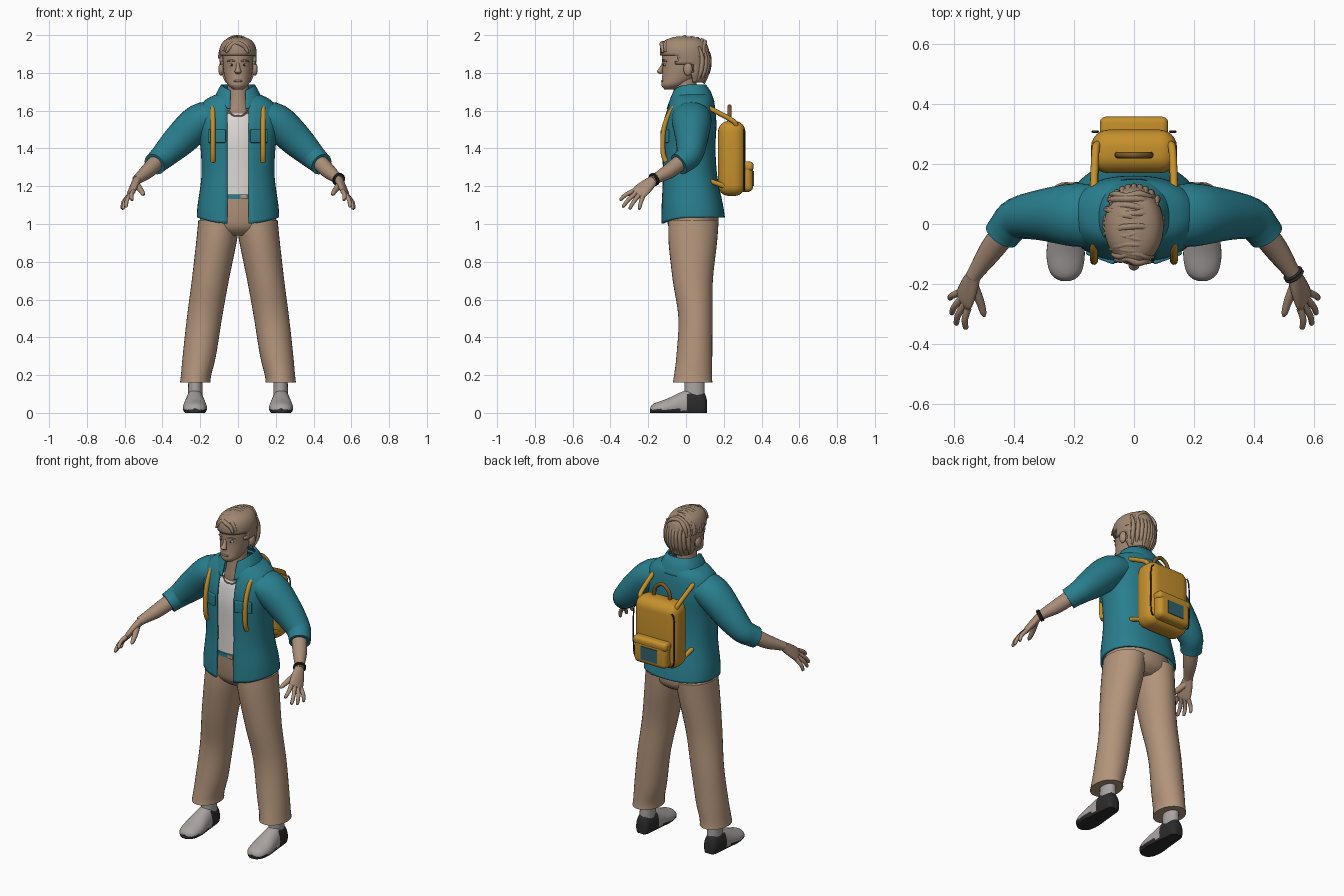
import bpy, bmesh, math, random
from mathutils import Vector, Matrix

random.seed(4)
cube = bpy.data.objects.get("Cube")
if cube:
    bpy.data.objects.remove(cube)


def material(name, r, g, b):
    m = bpy.data.materials.new(name)
    m.use_nodes = True
    m.diffuse_color = (r, g, b, 1)
    m.node_tree.nodes["Principled BSDF"].inputs["Base Color"].default_value = (r, g, b, 1)
    return m


SKIN = material("skin", .40, .27, .19)
HAIR = material("hair", .36, .25, .17)
TEAL = material("teal_cloth", .022, .21, .27)
TAN = material("tan_cloth", .45, .30, .20)
WHITE = material("white_cloth", .72, .69, .66)
GREY = material("grey_canvas", .40, .37, .36)
BLACK = material("black_rubber", .025, .025, .025)
AMBER = material("amber_canvas", .56, .28, .025)
BROWN = material("brown_leather", .20, .10, .02)
SLATE = material("slate_patch", .03, .12, .15)


def finish(name, bm, mat, mirror=False, thick=0, offset=0):
    """Turn a bmesh into a smooth shaded object, optionally mirrored or thickened."""
    bmesh.ops.recalc_face_normals(bm, faces=bm.faces[:])
    mesh = bpy.data.meshes.new(name)
    bm.to_mesh(mesh)
    bm.free()
    mesh.materials.append(mat)
    ob = bpy.data.objects.new(name, mesh)
    bpy.context.scene.collection.objects.link(ob)
    bpy.ops.object.select_all(action='DESELECT')
    ob.select_set(True)
    bpy.context.view_layer.objects.active = ob
    bpy.ops.object.shade_smooth_by_angle(angle=math.radians(50))
    if thick:
        solid = ob.modifiers.new("thickness", 'SOLIDIFY')
        solid.thickness, solid.offset = thick, offset
    if mirror:
        ob.modifiers.new("mirror", 'MIRROR')
    return ob


def smooth_path(rows, steps=4):
    """Catmull-Rom interpolation of rows of numbers."""
    out = []
    last = len(rows) - 1
    for i in range(last):
        a, b, c, d = (rows[min(max(i + k, 0), last)] for k in (-1, 0, 1, 2))
        for s in range(steps):
            t = s / steps
            out.append([q + t / 2 * (r - p + t * (2 * p - 5 * q + 4 * r - e + t * (3 * (q - r) + e - p)))
                        for p, q, r, e in zip(a, b, c, d)])
    return out + [list(rows[-1])]


def skin_rows(bm, rows, closed):
    n = len(rows[0])
    for low, high in zip(rows, rows[1:]):
        for j in range(n if closed else n - 1):
            k = (j + 1) % n
            bm.faces.new((low[j], low[k], high[k], high[j]))


def loft(name, pts, mat, up=(0, 0, 1), axis=None, mirror=False, sides=20, build=True):
    """Sweep ellipses (x, y, z, radius along up, other radius) along a smooth path."""
    pts = smooth_path([p if len(p) == 5 else (*p, p[3]) for p in pts])
    bm = bmesh.new()
    rows = []
    for i, (x, y, z, ru, rv) in enumerate(pts):
        nxt, prv = pts[min(i + 1, len(pts) - 1)], pts[max(i - 1, 0)]
        t = Vector(axis) if axis else (Vector(nxt[:3]) - Vector(prv[:3])).normalized()
        u = Vector(up)
        u = (u - t * u.dot(t)).normalized()
        v = t.cross(u)
        angles = [math.tau * j / sides for j in range(sides)]
        rows.append([bm.verts.new(Vector((x, y, z)) + u * ru * math.cos(a) + v * rv * math.sin(a))
                     for a in angles])
    skin_rows(bm, rows, True)
    bm.faces.new(rows[0])
    bm.faces.new(rows[-1])
    return finish(name, bm, mat, mirror) if build else bm


def body(name, rings, mat, **kw):
    """Stack of level ellipses given as (z, half width, front y, back y)."""
    pts = [(0, (f + b) / 2, z, w, (b - f) / 2) for z, w, f, b in rings]
    return loft(name, pts, mat, up=(1, 0, 0), axis=(0, 0, 1), sides=40, **kw)


def open_shell(name, rings, gap, mat, n=44, power=.85):
    """Cloth open at the front; rings are (z, half width, front y, back y, front dip)."""
    bm = bmesh.new()
    rows = []
    for z, w, f, b, dip in smooth_path(rings):
        g = math.asin((gap / w) ** (1 / power))
        row = []
        for j in range(n + 1):
            t = g + (math.tau - 2 * g) * j / n
            s, c = math.sin(t), math.cos(t)
            row.append(bm.verts.new((w * math.copysign(abs(s) ** power, s),
                                     (f + b) / 2 - (b - f) / 2 * math.copysign(abs(c) ** power, c),
                                     z - dip * max(c, 0) ** 2)))
        rows.append(row)
    skin_rows(bm, rows, False)
    return finish(name, bm, mat, thick=.012)


def box(name, centre, size, bevel, mat, turn=0, mirror=False):
    bm = bmesh.new()
    bmesh.ops.create_cube(bm, size=1)
    bmesh.ops.scale(bm, vec=size, verts=bm.verts)
    if bevel:
        bmesh.ops.bevel(bm, geom=bm.edges[:], offset=bevel, segments=6, profile=.5, affect='EDGES')
    bmesh.ops.transform(bm, matrix=Matrix.Translation(centre) @ Matrix.Rotation(turn, 4, 'Z'), verts=bm.verts)
    return finish(name, bm, mat, mirror)


def ball(name, centre, size, mat, mirror=False):
    bm = bmesh.new()
    bmesh.ops.create_uvsphere(bm, u_segments=20, v_segments=12, radius=1)
    bmesh.ops.transform(bm, matrix=Matrix.Translation(centre) @ Matrix.Diagonal((*size, 1)), verts=bm.verts)
    return finish(name, bm, mat, mirror)


# Head, neck and face
body("neck", [(1.54, .09, -.07, .09), (1.6, .075, -.072, .07), (1.66, .058, -.068, .055),
              (1.77, .055, -.065, .055)], SKIN)
body("head", [(1.713, .025, -.115, -.05), (1.735, .053, -.13, .0), (1.77, .068, -.127, .05),
              (1.82, .078, -.124, .085), (1.87, .082, -.128, .10), (1.92, .08, -.125, .10),
              (1.96, .065, -.10, .085), (1.985, .03, -.06, .04)], SKIN)
loft("nose", [(0, -.118, 1.855, .008), (0, -.131, 1.825, .011), (0, -.139, 1.807, .018, .016),
              (0, -.125, 1.793, .01)], SKIN, up=(1, 0, 0), axis=(0, 0, 1))
ball("ear", (.089, .01, 1.82), (.015, .024, .035), SKIN, True)
ball("eye", (.033, -.112, 1.843), (.014, .006, .007), WHITE, True)
ball("iris", (.033, -.117, 1.843), (.006, .003, .006), BLACK, True)
ball("lips", (0, -.125, 1.757), (.025, .007, .006), HAIR)
loft("eyebrow", [(.015, -.124, 1.861, .003), (.035, -.119, 1.867, .005), (.056, -.103, 1.861, .003)],
     HAIR, mirror=True, sides=8)

# Hair cap trimmed around the face and ears, then overlaid locks
bm = body("hair_cap", [(1.75, .068, -.05, .10), (1.8, .088, -.1, .12), (1.86, .097, -.13, .127),
                       (1.92, .098, -.138, .122), (1.96, .083, -.125, .105), (1.982, .055, -.09, .07),
                       (1.992, .02, -.04, .02)], HAIR, build=False)
bmesh.ops.recalc_face_normals(bm, faces=bm.faces[:])
bare = []
for f in bm.faces:
    c = f.calc_center_median()
    if not (c.z > 1.895 or (c.z > 1.85 and c.y > -.05) or c.y > .035):
        bare.append(f)
bmesh.ops.delete(bm, geom=bare, context='FACES')
finish("hair_cap", bm, HAIR, thick=.015, offset=-1)
for i in range(13):
    y = -.122 + .018 * i
    s = math.sqrt(1 - ((y + .008) / .155) ** 2)
    start = .5 if y < -.04 else .12
    path = []
    for k in range(6):
        a = start + (math.pi - 2 * start) * k / 5
        path.append((.098 * s * math.cos(a) - .004, y + random.uniform(-.008, .008),
                     1.865 + .121 * s ** .7 * math.sin(a) + random.uniform(-.003, .003),
                     .006 if k in (0, 5) else .012))
    loft("hair_lock_top", path, HAIR, up=(0, 1, 0), sides=8)
for i in range(9):
    x = -.076 + .019 * i
    y = .015 + .108 * math.sqrt(1 - (x / .1) ** 2)
    end = 1.75 + random.uniform(-.01, .015)
    loft("hair_lock_back", [(x, y - .018, 1.94, .006), (x, y, 1.88, .012), (x, y - .006, 1.81, .012),
                            (x * .85, y - .025, end, .004)], HAIR, up=(1, 0, 0), sides=8)

# Shirt, open jacket and collar
body("undershirt", [(1.12, .17, -.108, .13), (1.3, .17, -.107, .13), (1.45, .17, -.108, .13),
                    (1.55, .14, -.092, .12), (1.585, .085, -.078, .1)], WHITE)
loft("necklace", [(-.05, -.068, 1.6, .004), (-.025, -.084, 1.575, .004), (.025, -.084, 1.575, .004),
                  (.05, -.068, 1.6, .004)], HAIR, sides=8)
open_shell("jacket", [(1.035, .212, -.128, .2, .035), (1.1, .208, -.126, .19, 0), (1.25, .188, -.12, .16, 0),
                      (1.4, .192, -.122, .15, 0), (1.52, .21, -.118, .155, 0), (1.6, .205, -.098, .15, 0),
                      (1.655, .165, -.075, .14, 0), (1.69, .09, -.06, .12, 0)], .056, TEAL)
open_shell("collar", [(1.735, .085, -.065, .1, .035), (1.7, .104, -.082, .125, .04),
                      (1.645, .128, -.1, .145, .04)], .04, TEAL)
box("pocket_flap", (.112, -.112, 1.465), (.1, .014, .07), .006, TEAL, math.radians(20), True)

# Sleeves, forearms and hands
loft("sleeve", [(.1, .025, 1.58, .07, .1), (.2, .03, 1.545, .094, .105), (.31, .03, 1.443, .088, .085),
                (.39, .018, 1.365, .07), (.425, -.015, 1.332, .062), (.442, -.038, 1.316, .06)],
     TEAL, mirror=True, sides=28)
loft("forearm", [(.41, .0, 1.35, .044), (.475, -.085, 1.283, .04), (.52, -.15, 1.246, .029),
                 (.538, -.178, 1.231, .025)], SKIN, mirror=True)
spread = Vector((.4, .8, -.4)).normalized()
knuckle = Vector((.568, -.255, 1.16))
loft("palm", [(.533, -.168, 1.236, .026, .022), (.55, -.21, 1.2, .04, .02), (.565, -.248, 1.167, .045, .016),
              (.57, -.262, 1.155, .038, .01)], SKIN, up=spread, mirror=True)
tips = [(.562, -.35, 1.127), (.595, -.336, 1.09), (.61, -.3, 1.08), (.616, -.248, 1.078)]
for i, tip in enumerate(tips):
    base = knuckle + spread * (.022 * i - .033)
    middle = base.lerp(Vector(tip), .55) + Vector((.006, 0, .006))
    end = base.lerp(Vector(tip), .93)
    loft("finger", [(*base, .013), (*middle, .011), (*end, .009), (*tip, .003)], SKIN, mirror=True, sides=10)
loft("thumb", [(.54, -.2, 1.21, .02), (.515, -.255, 1.18, .015), (.503, -.295, 1.16, .011),
               (.499, -.31, 1.154, .003)], SKIN, mirror=True, sides=10)
arm = Vector((.06, -.09, -.045))
for k in (0, .09):
    spot = Vector((.53, -.165, 1.238)) + arm * k
    bpy.ops.mesh.primitive_torus_add(major_radius=.031, minor_radius=.0045, location=spot,
                                     rotation=arm.to_track_quat('Z', 'Y').to_euler())
    band = bpy.context.object
    band.name = "bracelet"
    band.data.materials.append(BLACK)
    bpy.ops.object.shade_smooth()

# Trousers and belt
body("trouser_hips", [(.94, .1, -.05, .12), (.98, .19, -.09, .165), (1.05, .2, -.105, .17),
                      (1.135, .178, -.113, .14)], TAN)
body("belt", [(1.132, .18, -.116, .142), (1.155, .178, -.116, .14)], TEAL)
box("belt_buckle", (.03, -.116, 1.143), (.035, .01, .022), .003, TAN)
loft("trouser_leg", [(.226, .035, .16, .081, .105), (.222, .037, .2, .08, .1), (.205, .044, .3, .088, .095),
                     (.178, .05, .5, .093, .09), (.147, .036, .7, .098, .106), (.115, .036, .9, .107, .128),
                     (.1, .04, 1.02, .11, .133)], TAN, up=(1, 0, 0), axis=(0, 0, 1), mirror=True, sides=32)

# Socks and shoes: dark sole and heel, grey upper
loft("sock", [(.226, .045, .07, .04, .055), (.226, .045, .2, .036, .052)], GREY,
     up=(1, 0, 0), axis=(0, 0, 1), mirror=True)
profile = [(.11, .07, .022), (.095, .105, .04), (.04, .13, .048), (-.03, .108, .056),
           (-.1, .075, .064), (-.155, .056, .055), (-.18, .042, .036), (-.19, .025, .015)]
bm = loft("shoe", [(.228, y, h * .35, h * .65, w) for y, h, w in profile], GREY,
          axis=(0, -1, 0), build=False, sides=32)
for v in bm.verts:
    v.co.z = max(v.co.z, 0)
shoe = finish("shoe", bm, GREY, True)
shoe.data.materials.append(BLACK)
for p in shoe.data.polygons:
    heel = p.center.y > .15 * p.center.z and p.center.z < .118
    p.material_index = int(p.center.z < .018 or heel)

# Backpack with pocket, patch, seams, handle and straps
box("backpack_body", (0, .242, 1.347), (.287, .145, .397), .058, AMBER)
box("backpack_pocket", (0, .315, 1.25), (.22, .08, .16), .028, AMBER)
box("pocket_lid", (0, .32, 1.305), (.228, .076, .05), .02, AMBER)
box("pocket_patch", (0, .355, 1.24), (.11, .008, .08), 0, SLATE)
loft("backpack_seam", [(.12, .308, 1.5, .004), (.135, .308, 1.47, .004), (.138, .308, 1.35, .004),
                       (.135, .308, 1.21, .004), (.12, .308, 1.18, .004)], BLACK,
     up=(0, 1, 0), mirror=True, sides=8)
loft("backpack_handle", [(-.055, .23, 1.53, .011), (-.045, .23, 1.59, .011), (0, .23, 1.622, .011),
                         (.045, .23, 1.59, .011), (.055, .23, 1.53, .011)], BROWN, up=(0, 1, 0), sides=12)
straps = {"front": [(.133, -.105, 1.33), (.133, -.122, 1.38), (.133, -.118, 1.5), (.133, -.085, 1.59), (.133, -.05, 1.625)],
          "upper_back": [(.133, .1, 1.625), (.133, .15, 1.6), (.128, .25, 1.545), (.12, .265, 1.52)],
          "lower_back": [(.133, .12, 1.23), (.128, .19, 1.205), (.115, .25, 1.18)]}
for part, path in straps.items():
    loft(part + "_strap", [(*p, .013) for p in path], AMBER, up=(1, 0, 0), mirror=True, sides=12)
